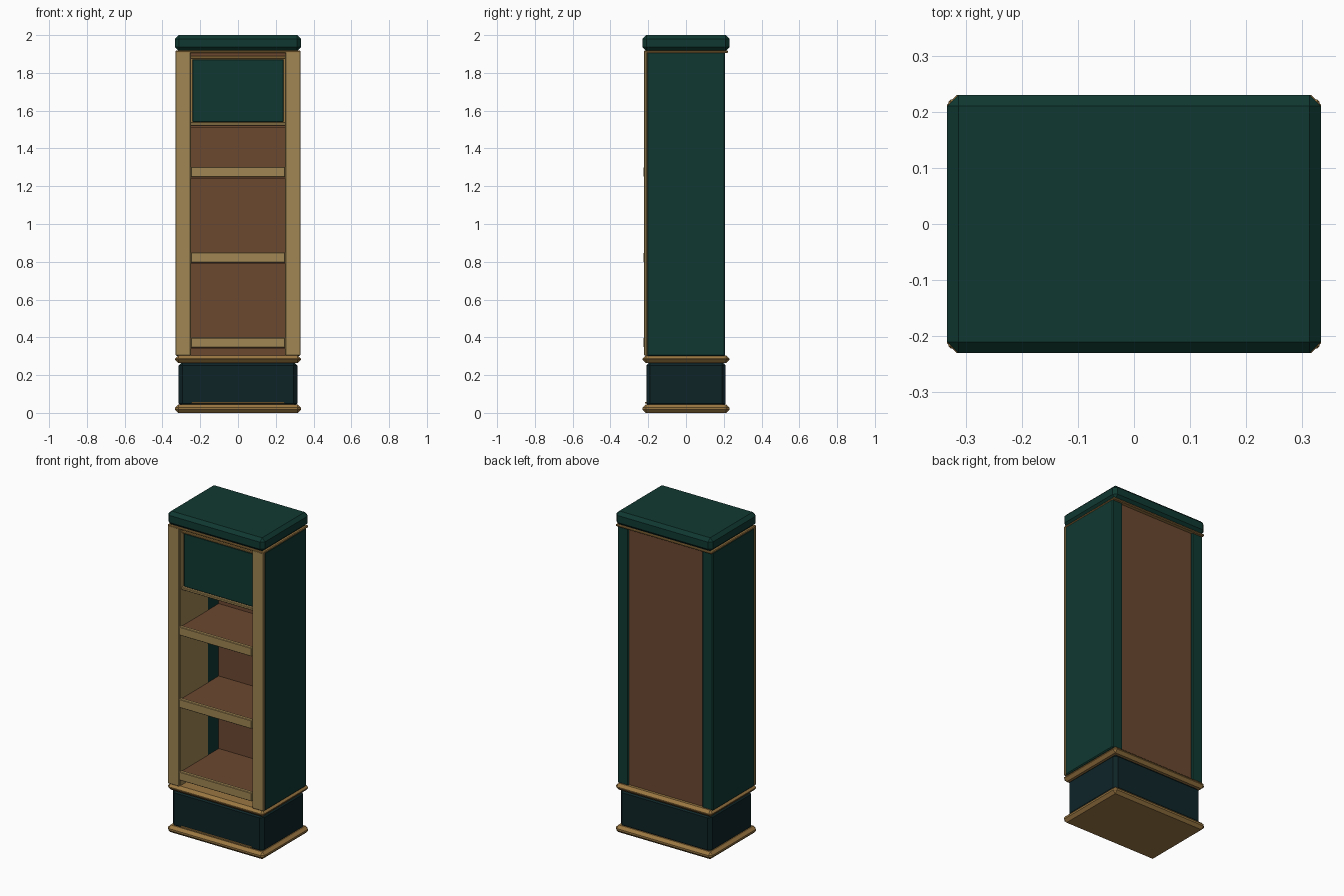
import bpy
import bmesh

cube = bpy.data.objects.get("Cube")
if cube:
    bpy.data.objects.remove(cube, do_unlink=True)


def material(name, rgb):
    """Flat material from 0-255 display colour, stored as linear values."""
    lin = [((c / 255 + 0.055) / 1.055) ** 2.4 for c in rgb]
    m = bpy.data.materials.new(name)
    m.use_nodes = True
    m.diffuse_color = (*lin, 1)
    node = m.node_tree.nodes["Principled BSDF"]
    node.inputs["Base Color"].default_value = (*lin, 1)
    node.inputs["Roughness"].default_value = 0.7
    return m


GREEN = material("deep green", (16, 57, 49))
NAVY = material("dark blue green", (14, 36, 39))
PALE = material("pale gold", (160, 134, 84))
GOLD = material("trim gold", (154, 119, 66))
BROWN = material("walnut brown", (108, 72, 48))


def box(name, mat, x, y, z, bevel=0.0):
    """Box from (min, max) ranges, with an optional one-step chamfer."""
    bm = bmesh.new()
    bmesh.ops.create_cube(bm, size=1)
    for v in bm.verts:
        v.co = [r[0] if c < 0 else r[1] for c, r in zip(v.co, (x, y, z))]
    if bevel:
        bmesh.ops.bevel(bm, geom=bm.edges[:], offset=bevel, segments=1,
                        profile=0.5, affect='EDGES')
    mesh = bpy.data.meshes.new(name)
    bm.to_mesh(mesh)
    bm.free()
    mesh.materials.append(mat)
    ob = bpy.data.objects.new(name, mesh)
    bpy.context.collection.objects.link(ob)
    return ob


def wide(half):
    return (-half, half)


# Plinth with its two mouldings
box("bottom_moulding", GOLD, wide(0.333), wide(0.23), (0, 0.045), 0.017)
box("plinth", NAVY, wide(0.315), wide(0.21), (0.03, 0.27), 0.02)
box("plinth_strip", GOLD, wide(0.245), (-0.218, -0.2), (0.05, 0.058))
box("upper_moulding", GOLD, wide(0.333), wide(0.23), (0.265, 0.305), 0.017)

# Side walls, inner linings and front stiles, mirrored left and right
for side, s in (("left", 1), ("right", -1)):
    def span(a, b):
        return tuple(sorted((s * a, s * b)))
    box(side + "_wall", GREEN, span(0.254, 0.33), wide(0.206),
        (0.3, 1.91), 0.006)
    box(side + "_lining", PALE, span(0.25, 0.262), (-0.21, 0.06), (0.3, 1.9))
    box(side + "_stile", PALE, span(0.251, 0.331), (-0.222, -0.204),
        (0.303, 1.912), 0.004)

# Back panel between the walls
box("back_panel", BROWN, wide(0.256), (0.17, 0.196), (0.3, 1.91))

# Shelves with raised front lips
for i, z in enumerate((0.345, 0.797, 1.248)):
    box(f"shelf_{i + 1}", BROWN, wide(0.252), (-0.205, 0.172),
        (z - 0.006, z + 0.046))
    box(f"shelf_lip_{i + 1}", PALE, wide(0.25), (-0.224, -0.2),
        (z, z + 0.053), 0.003)

# Upper compartment: ledge, framed panel and header
box("panel_shelf", BROWN, wide(0.252), (-0.18, 0.172), (1.512, 1.535))
box("panel_ledge", PALE, wide(0.252), (-0.2, -0.17), (1.522, 1.538), 0.003)
box("panel_backing", GOLD, wide(0.252), (-0.18, -0.15), (1.53, 1.885))
box("upper_panel", GREEN, wide(0.241), (-0.189, -0.165), (1.54, 1.872), 0.003)
box("header_rail", GOLD, wide(0.252), (-0.2, -0.17), (1.876, 1.889), 0.003)
box("header", BROWN, wide(0.252), (-0.19, 0.172), (1.885, 1.91))

# Top trim and chamfered cap
box("top_trim", GOLD, wide(0.331), wide(0.222), (1.905, 1.918), 0.004)
box("cap", GREEN, wide(0.333), wide(0.23), (1.916, 2.0), 0.02)
